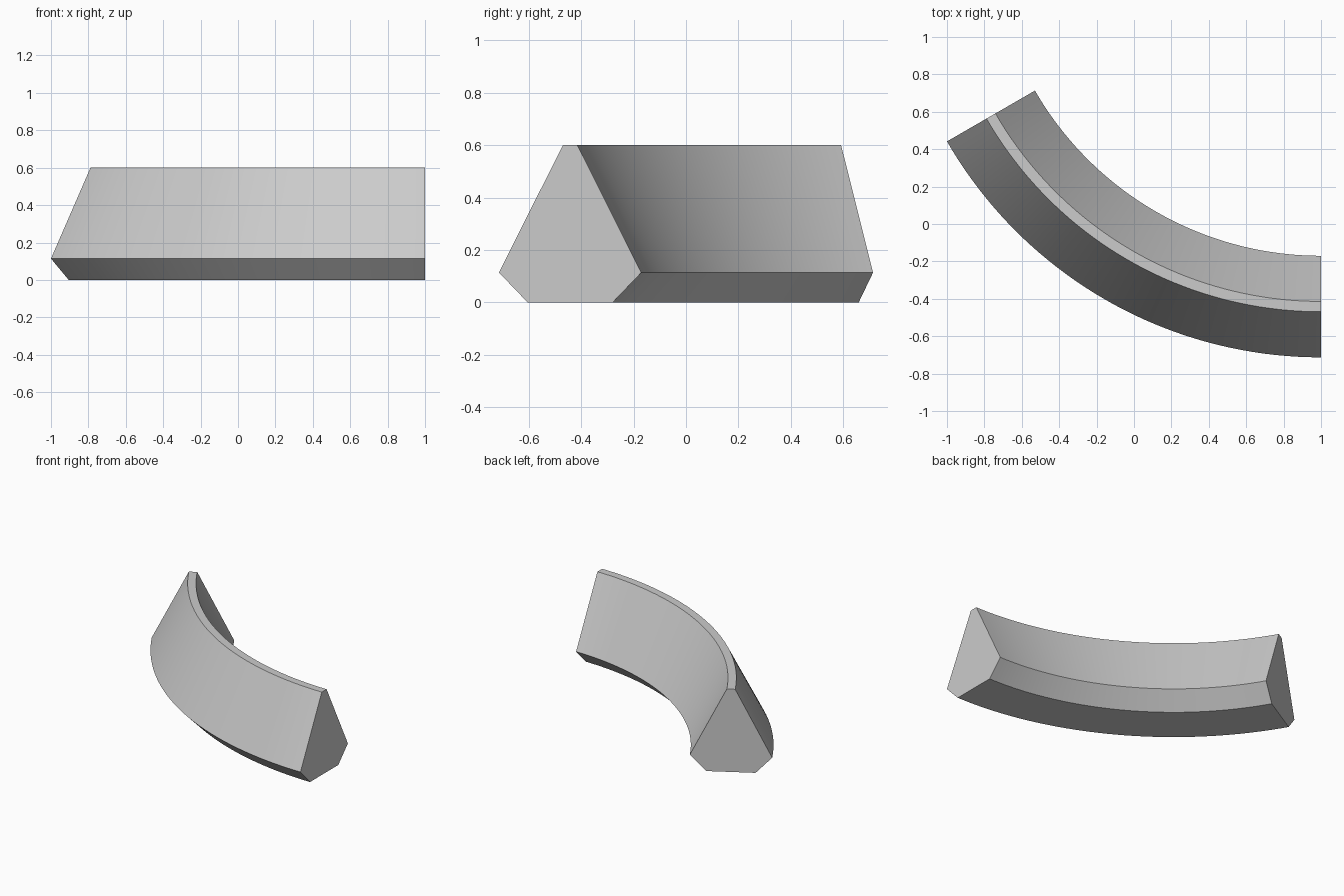
import bpy
import bmesh
import math
from mathutils import Vector

if "Cube" in bpy.data.objects:
    bpy.data.objects.remove(bpy.data.objects["Cube"], do_unlink=True)

# Arc that the block follows
SWEEP = math.radians(60)
SEGMENTS = 40
OUTER = 2 / math.sin(SWEEP)
WIDTH = 0.543
CENTRE = Vector((1, (OUTER + (OUTER - WIDTH) * math.cos(SWEEP)) / 2, 0))
MIDDLE = CENTRE.y - OUTER + WIDTH / 2

# Flat grey material
grey = bpy.data.materials.new("light grey")
grey.use_nodes = True
colour = (0.6, 0.6, 0.6, 1)
grey.diffuse_color = colour
grey.node_tree.nodes["Principled BSDF"].inputs["Base Color"].default_value = colour

# Symmetric cross-section: half widths and heights
half = [(0.162, 0), (WIDTH / 2, 0.114), (0.0275, 0.6)]
section = half + [(-w, z) for w, z in reversed(half)]

# Sweep the section around the arc and cap both ends
bm = bmesh.new()
ring = [bm.verts.new((1, MIDDLE + w, z)) for w, z in section]
edges = [bm.edges.new((a, b)) for a, b in zip(ring, ring[1:] + ring[:1])]
bmesh.ops.spin(bm, geom=ring + edges, cent=CENTRE, axis=(0, 0, 1),
               angle=-SWEEP, steps=SEGMENTS)
bmesh.ops.holes_fill(bm, edges=[e for e in bm.edges if e.is_boundary], sides=0)
bmesh.ops.recalc_face_normals(bm, faces=bm.faces)

mesh = bpy.data.meshes.new("curved_barrier")
bm.to_mesh(mesh)
bm.free()
mesh.materials.append(grey)
barrier = bpy.data.objects.new("curved_barrier", mesh)
bpy.context.collection.objects.link(barrier)

# Smooth along the curve, crisp at the section corners
bpy.ops.object.select_all(action="DESELECT")
barrier.select_set(True)
bpy.context.view_layer.objects.active = barrier
bpy.ops.object.shade_smooth_by_angle(angle=math.radians(20))
